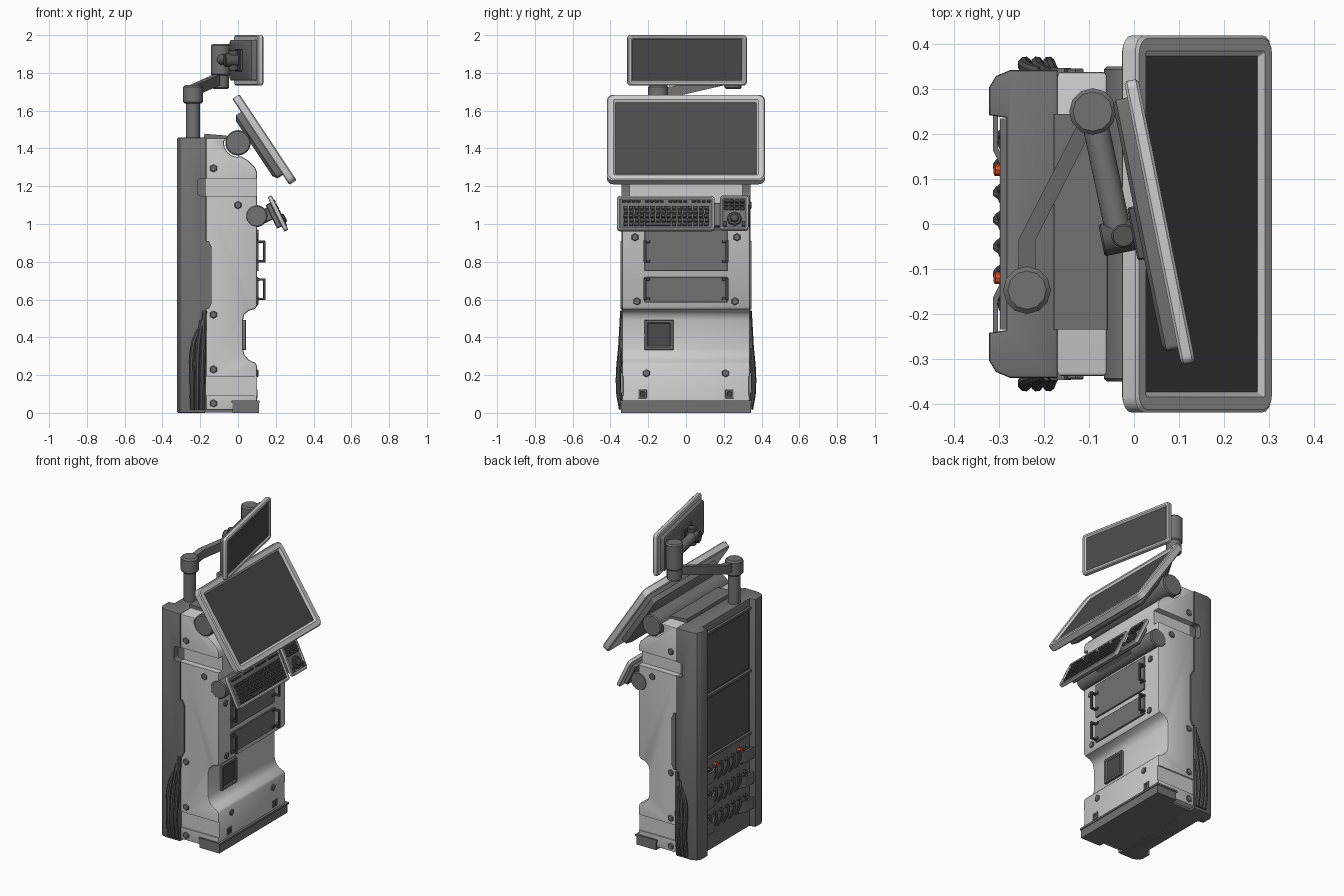
import bpy, bmesh, math
from math import sin, cos, pi, radians
from mathutils import Matrix, Vector

if "Cube" in bpy.data.objects:
    bpy.data.objects.remove(bpy.data.objects["Cube"])

def material(name, v):
    m = bpy.data.materials.new(name)
    m.diffuse_color = (*v, 1)
    m.use_nodes = True
    m.node_tree.nodes["Principled BSDF"].inputs["Base Color"].default_value = m.diffuse_color
    return m

LIGHT = material("light_grey", (0.55, 0.55, 0.55))
MID = material("mid_grey", (0.17, 0.17, 0.17))
DARK = material("dark_grey", (0.09, 0.09, 0.09))
SCREEN = material("screen_grey", (0.07, 0.07, 0.07))
RED = material("red_plug", (0.8, 0.1, 0.03))
I = Matrix()

def finish(name, bm, mats, M=I):
    bmesh.ops.recalc_face_normals(bm, faces=bm.faces)
    bm.transform(M)
    me = bpy.data.meshes.new(name)
    bm.to_mesh(me)
    bm.free()
    for m in mats:
        me.materials.append(m)
    ob = bpy.data.objects.new(name, me)
    bpy.context.collection.objects.link(ob)
    return ob

def loft(name, rings, mat, M=I, end_mat=None, bevel=0):
    """Bridge equal-length rings of points and cap both ends."""
    bm = bmesh.new()
    vs = [[bm.verts.new(p) for p in r] for r in rings]
    n = len(vs[0])
    for a, b in zip(vs, vs[1:]):
        for i in range(n):
            bm.faces.new((a[i], a[(i + 1) % n], b[(i + 1) % n], b[i]))
    caps = [bm.faces.new(vs[0]), bm.faces.new(vs[-1])]
    caps[1].material_index = 1 if end_mat else 0
    if bevel:
        bmesh.ops.recalc_face_normals(bm, faces=bm.faces)
        bmesh.ops.bevel(bm, geom=list({e for f in caps for e in f.edges}), offset=bevel,
                        segments=2, profile=0.5, affect='EDGES', clamp_overlap=True)
    return finish(name, bm, [mat] + ([end_mat] if end_mat else []), M)

def boxes(name, items, mat, bevel=0, M=I):
    """Many (size, centre) boxes in one mesh."""
    bm = bmesh.new()
    for size, loc in items:
        bmesh.ops.create_cube(bm, size=1, matrix=Matrix.Translation(loc) @ Matrix.Diagonal((*size, 1)))
    if bevel:
        bmesh.ops.bevel(bm, geom=bm.edges[:], offset=bevel, segments=1, affect='EDGES')
    return finish(name, bm, [mat], M)

def cyls(name, items, mat, n=24, bevel=0, M=I):
    """Many (start, end, radius) cylinders in one mesh."""
    bm = bmesh.new()
    for a, b, r in items:
        a, b = Vector(a), Vector(b)
        mt = Matrix.Translation((a + b) / 2) @ (b - a).to_track_quat('Z', 'Y').to_matrix().to_4x4()
        bmesh.ops.create_cone(bm, cap_ends=True, segments=n, radius1=r, radius2=r, depth=(b - a).length, matrix=mt)
    if bevel:
        rims = [e for e in bm.edges if any(len(f.verts) > 4 for f in e.link_faces)]
        bmesh.ops.bevel(bm, geom=rims, offset=bevel, segments=1, affect='EDGES')
    return finish(name, bm, [mat], M)

def rrect(x, w, h, r, k=4):
    """Rounded rectangle in the local YZ plane."""
    return [(x, sy * (w / 2 - r) + r * cos(a0 + i * pi / 2 / k), sz * (h / 2 - r) + r * sin(a0 + i * pi / 2 / k))
            for sy, sz, a0 in ((1, 1, 0), (-1, 1, pi / 2), (-1, -1, pi), (1, -1, 1.5 * pi)) for i in range(k + 1)]

def tray(name, M, w, h, t, border, r, mat=LIGHT, inner=SCREEN, slope=0.012, b=0.006):
    """Rounded slab with a sunken front."""
    x, w2, h2 = t / 2, w - 2 * border, h - 2 * border
    return loft(name, [rrect(-x, w - 2 * b, h - 2 * b, r), rrect(b - x, w, h, r), rrect(x - b, w, h, r),
                       rrect(x, w - 2 * b, h - 2 * b, r), rrect(x, w2, h2, 0.007),
                       rrect(x - slope, w2 - 2 * slope, h2 - 2 * slope, 0.003)], mat, M, inner)

def tube(name, pts, r, mat):
    cu = bpy.data.curves.new(name, 'CURVE')
    cu.dimensions, cu.bevel_depth, cu.bevel_resolution, cu.resolution_u = '3D', r, 2, 5
    cu.use_fill_caps = True
    sp = cu.splines.new('BEZIER')
    sp.bezier_points.add(len(pts) - 1)
    for bp, p in zip(sp.bezier_points, pts):
        bp.co, bp.handle_left_type, bp.handle_right_type = p, 'AUTO', 'AUTO'
    cu.materials.append(mat)
    ob = bpy.data.objects.new(name, cu)
    bpy.context.collection.objects.link(ob)

def cut(ob, cutter):
    md = ob.modifiers.new("cut", 'BOOLEAN')
    md.operation, md.object, md.solver = 'DIFFERENCE', cutter, 'EXACT'
    bpy.context.view_layer.objects.active = ob
    bpy.ops.object.modifier_apply(modifier="cut")

# Front housing: side profile with hinge cradle and foot-level recess
prof = [(-0.17, 0.015), (-0.17, 1.455), (-0.06, 1.455)]
prof += [(0.075 * cos(a), 1.43 + 0.075 * sin(a)) for a in [radians(d) for d in range(175, 286, 22)]]
prof += [(0.055, 1.335), (0.09, 1.3), (0.1, 1.275), (0.1, 0.565), (0.09, 0.55), (0.055, 0.54), (0.033, 0.52),
         (0.026, 0.49), (0.026, 0.34), (0.035, 0.305), (0.058, 0.28), (0.09, 0.265), (0.1, 0.25), (0.1, 0.015)]
front = loft("front_housing", [[(x, y, z) for x, z in prof] for y in (-0.338, 0.338)], LIGHT, bevel=0.012)

# Rear housing: plan profile with two pillars and a recess between them
half = [(-0.17, 0.342), (-0.276, 0.342), (-0.307, 0.329), (-0.322, 0.304), (-0.322, 0.242), (-0.284, 0.236)]
plan = half + [(x, -y) for x, y in reversed(half)]
rear = loft("rear_housing", [[(x, y, z) for x, y in plan] for z in (0, 1.457)], MID, bevel=0.006)

# Side grip recesses and skirting bands
for s in (-1, 1):
    grip = loft("grip_cutter", [[(p[1] - 0.02, y, p[2] + 1.195) for p in rrect(0, 0.39, 0.092, 0.02)]
                                for y in (s * 0.3, s * 0.4)], LIGHT)
    band = boxes("band_cutter", [((0.4, 0.1, 0.1), (0.031, s * 0.38, 0.142))], LIGHT)
    for c in (grip, band):
        cut(front, c)
    cut(rear, grip)
    for c in (grip, band):
        bpy.data.objects.remove(c)

# Base, underside and top lid
boxes("base_block", [((0.14, 0.69, 0.055), (0.04, 0, 0.0275)), ((0.15, 0.7, 0.012), (0.04, 0, 0.059))], MID)
boxes("underside_plate", [((0.2, 0.6, 0.02), (-0.12, 0, 0.012))], MID)
lid = [(-0.18, 1.45), (-0.178, 1.478), (-0.06, 1.468), (-0.055, 1.45)]
loft("top_lid", [[(x, y, z) for x, z in lid] for y in (-0.235, 0.245)], MID)

# Bolts on sides and front
side = [(-0.13, 1.295), (0, 1.1), (-0.13, 0.52), (-0.13, 0.23), (-0.13, 0.05)]
cyls("side_bolts", [((x, s * 0.33, z), (x, s * 0.346, z), 0.021) for x, z in side for s in (-1, 1)], MID, 6, 0.004)
face = [(0.27, 0.93), (0.26, 0.59), (0.21, 0.21)]
cyls("front_bolts", [((0.09, s * y, z), (0.108, s * y, z), 0.021) for y, z in face for s in (-1, 1)], MID, 6, 0.004)
for s in (-1, 1):
    S = Matrix.Translation((0.101, s * 0.23, 0.1))
    tray("square_socket", S, 0.045, 0.045, 0.006, 0.009, 0.002, MID, SCREEN, 0.003, 0.001)
    strip = [(-0.17, 0.55), (-0.155, 0.55), (-0.14, 0.58), (-0.14, 0.88), (-0.155, 0.91), (-0.17, 0.91)]
    loft("side_strip", [[(x, y, z) for x, z in strip] for y in (s * 0.33, s * 0.347)], MID)

# Reader pad in the lower recess
tray("reader_pad", Matrix.Translation((0.031, -0.143, 0.413)), 0.155, 0.16, 0.024, 0.014, 0.004, MID, SCREEN, 0.006, 0.003)

# Front drawers with handles
boxes("drawer_panels", [((0.016, 0.44, 0.22), (0.1, 0, 0.86)), ((0.016, 0.44, 0.135), (0.1, 0, 0.652))], MID, 0.003)
bars = []
for s in (-1, 1):
    for z in (0.855, 0.655):
        bars.append(((0.012, 0.014, 0.115), (0.139, s * 0.217, z)))
        bars += [((0.05, 0.014, 0.012), (0.12, s * 0.217, z + d)) for d in (-0.0515, 0.0515)]
        bars += [((0.012, 0.034, 0.014), (0.109, s * 0.207, z + d)) for d in (-0.0515, 0.0515)]
boxes("drawer_handles", bars, DARK, 0.002)

# Hinge drums for monitor and keyboard
cyls("monitor_hinge", [((0, -0.35, 1.43), (0, 0.35, 1.43), 0.067)], MID, 32, 0.006)
cyls("keyboard_hinge", [((0.098, -0.34, 1.042), (0.098, 0.34, 1.042), 0.058)], MID, 32, 0.006)

# Main monitor
A = Matrix.Translation((0.14, 0, 1.447)) @ Matrix.Rotation(radians(-33.6), 4, 'Y')
tray("main_monitor", A, 0.838, 0.546, 0.046, 0.034, 0.035)
loft("main_monitor_back", [rrect(-0.072, 0.6, 0.35, 0.02), rrect(-0.055, 0.64, 0.4, 0.02),
                           rrect(-0.02, 0.64, 0.4, 0.02)], MID, A @ Matrix.Translation((0, 0, -0.01)))

# Keyboard and keypad on a tilted carrier
K = Matrix.Translation((0.212, 0, 1.055)) @ Matrix.Rotation(radians(-26), 4, 'Y')
boxes("keyboard_carrier", [((0.03, 0.6, 0.14), (-0.025, 0, 0)), ((0.07, 0.3, 0.07), (-0.06, 0, 0.02))], MID, 0.005, K)
tray("keyboard", K @ Matrix.Translation((0, -0.107, 0)), 0.515, 0.2, 0.024, 0.01, 0.015, LIGHT, MID, 0.006, 0.003)
tray("keypad", K @ Matrix.Translation((0, 0.256, 0.002)), 0.15, 0.2, 0.024, 0.01, 0.015, LIGHT, MID, 0.006, 0.003)
keys = []
for row in range(5):
    for c in range(16):
        if not (row == 4 and 4 <= c <= 8):
            keys.append(((0.012, 0.022, 0.018), (0.01, -0.32 + c * 0.0285 + row % 2 * 0.003, 0.03 - row * 0.0245)))
keys.append(((0.012, 0.136, 0.018), (0.01, -0.149, -0.068)))
keys += [((0.012, 0.02, 0.01), (0.01, -0.33 + c * 0.026 + c // 4 * 0.02, 0.068)) for c in range(16)]
keys += [((0.012, 0.024, 0.015), (0.01, 0.214 + c * 0.028, 0.068 - r * 0.021)) for c in range(4) for r in range(3)]
keys += [((0.012, 0.018, 0.03), (0.01, 0.256 + s * 0.05, -0.065)) for s in (-1, 1)]
boxes("keys", keys, DARK, 0.002, K)
cyls("keypad_dial", [((0.0, 0.256, -0.035), (0.016, 0.256, -0.035), 0.04),
                     ((0.0, 0.256, -0.035), (0.026, 0.256, -0.035), 0.024)], DARK, 8, 0.004, K)

# Pole, swing arm and second column
px, py, cx, cy = -0.238, -0.147, -0.092, 0.25
cyls("pole", [((px, py, 1.45), (px, py, 1.65), 0.037)], MID)
cyls("pole_cap", [((px, py, 1.637), (px, py, 1.735), 0.053)], MID, 12, 0.01)
nodes = [(px, py, 1.665, 1.718), (px, -0.035, 1.68, 1.735), (cx, cy, 1.745, 1.8)]
loft("swing_arm", [[(x - 0.019, y, a), (x + 0.019, y, a), (x + 0.019, y, b), (x - 0.019, y, b)]
                   for x, y, a, b in nodes], MID)
cyls("arm_column", [((cx, cy, 1.715), (cx, cy, 1.80), 0.045), ((cx, cy, 1.785), (cx, cy, 1.952), 0.052)], MID, 12, 0.008)
cyls("upper_arm", [((cx, cy, 1.87), (-0.028, -0.05, 1.87), 0.029)], MID, 16)

# Upper display with its joint
U = Matrix.Translation((0.057, 0.005, 1.867)) @ Matrix.Rotation(radians(11.4), 4, 'Z')
tray("upper_display", U, 0.642, 0.267, 0.032, 0.017, 0.016, slope=0.008)
loft("upper_display_back", [rrect(-0.05, 0.54, 0.19, 0.01), rrect(-0.042, 0.57, 0.215, 0.01),
                            rrect(-0.01, 0.57, 0.215, 0.01)], MID, U)
boxes("display_mount", [((0.02, 0.12, 0.12), (-0.055, -0.015, 0))], DARK, 0.004, U)
cyls("display_joint", [((-0.135, -0.015, 0), (-0.05, -0.015, 0), 0.036),
                       ((-0.085, -0.015, -0.055), (-0.085, -0.015, 0.055), 0.027)], DARK, 16, 0.004, U)

# Rear panels, ledges and cable guides
boxes("rear_panels", [((0.008, 0.45, 0.37), (-0.286, 0, 1.2)), ((0.008, 0.45, 0.37), (-0.286, 0, 0.795))], DARK, 0.002)
boxes("rear_ledges", [((0.02, 0.47, 0.014), (-0.288, 0, z)) for z in (1.4, 0.998, 0.6)], MID)
guide = [(-0.314, 0.25), (-0.314, 0.165), (-0.29, 0.115), (-0.282, 0.115), (-0.282, 0.125), (-0.302, 0.168), (-0.302, 0.25)]
for s in (-1, 1):
    for z in (0.48, 0.32, 0.16):
        loft("cable_guide", [[(x, s * y, h) for x, y in guide] for h in (z - 0.035, z + 0.035)], MID)
rows = [(-0.18 + i * 0.06, z) for z in (0.52, 0.37, 0.22) for i in range(7)]
for y, z in rows:
    tube("rear_cable", [(-0.284, y, z), (-0.304, y + 0.004, z - 0.015), (-0.3, y + 0.02, z - 0.06),
                        (-0.284, y + 0.028, z - 0.09)], 0.007, DARK)
cyls("rear_plugs", [((-0.28, y, z), (-0.3, y, z + 0.004), 0.012) for y, z in rows], DARK, 8)
cyls("red_plugs", [((-0.285, y, 0.535), (-0.31, y, 0.54), 0.013) for y in (0.12, -0.12)], RED, 8)

# Side cables sweeping down to the floor
for s in (-1, 1):
    for i in range(3):
        x = -0.19 - 0.026 * i
        tube("side_cable", [(-0.178 - 0.014 * i, s * 0.335, 0.54 - 0.05 * i), (x + 0.006, s * 0.345, 0.36),
                            (x, s * 0.358, 0.13), (x, s * 0.342, 0.018)], 0.014, DARK)

# Meshes throughout, smooth with sharp edges kept
bpy.ops.object.select_all(action='SELECT')
bpy.context.view_layer.objects.active = front
bpy.ops.object.convert(target='MESH')
bpy.ops.object.shade_smooth_by_angle(angle=radians(32))
